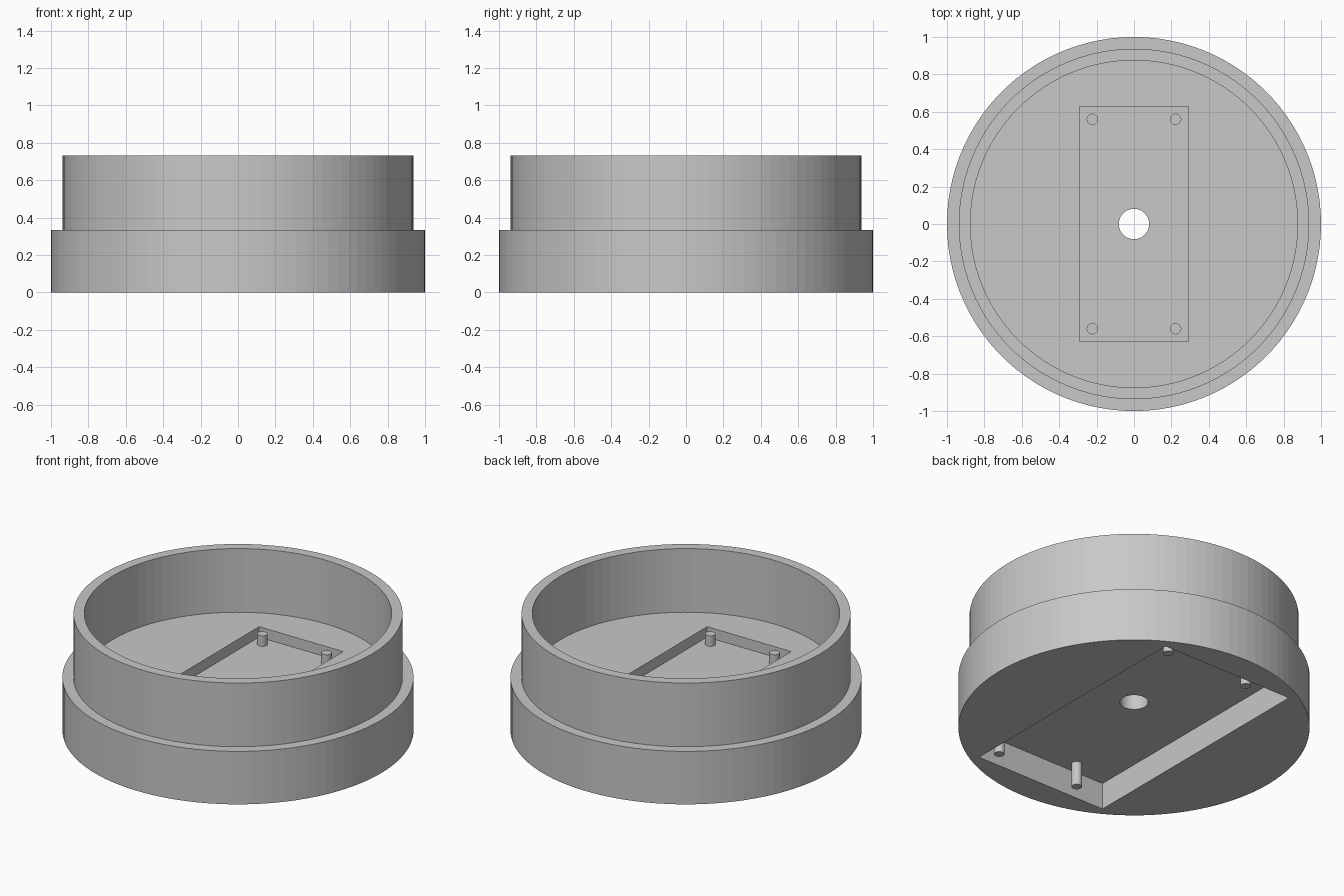
import bpy, bmesh, math

SEGMENTS = 100
PEG_R = 0.03
FLOOR = 0.333          # inner floor and outer step height
PLATE = (0.167, 0.267)  # underside and top of the thin plate between the pockets

if "Cube" in bpy.data.objects:
    bpy.data.objects.remove(bpy.data.objects["Cube"], do_unlink=True)

grey = bpy.data.materials.new("plain grey")
grey.use_nodes = True
colour = (0.58, 0.58, 0.58, 1)
grey.diffuse_color = colour
grey.node_tree.nodes["Principled BSDF"].inputs["Base Color"].default_value = colour


def finish(bm, name):
    """Turn a bmesh into a grey object."""
    bmesh.ops.recalc_face_normals(bm, faces=bm.faces)
    mesh = bpy.data.meshes.new(name)
    bm.to_mesh(mesh)
    bm.free()
    mesh.materials.append(grey)
    obj = bpy.data.objects.new(name, mesh)
    bpy.context.collection.objects.link(obj)
    return obj


def lathe(name, profile):
    """Revolve a closed (radius, height) outline about z."""
    bm = bmesh.new()
    rings = []
    for i in range(SEGMENTS):
        a = math.tau * i / SEGMENTS
        rings.append([bm.verts.new((r * math.cos(a), r * math.sin(a), z))
                      for r, z in profile])
    n = len(profile)
    for i in range(SEGMENTS):
        a, b = rings[i], rings[(i + 1) % SEGMENTS]
        for j in range(n):
            k = (j + 1) % n
            bm.faces.new((a[j], b[j], b[k], a[k]))
    return finish(bm, name)


def cut_pocket(target, half_x, half_y, z0, z1):
    """Cut a rectangular pocket and remove its cutter."""
    bm = bmesh.new()
    bmesh.ops.create_cube(bm, size=2)
    bmesh.ops.scale(bm, vec=(half_x, half_y, (z1 - z0) / 2), verts=bm.verts)
    bmesh.ops.translate(bm, vec=(0, 0, (z0 + z1) / 2), verts=bm.verts)
    cutter = finish(bm, "pocket_cutter")
    cutter.hide_render = True
    mod = target.modifiers.new("pocket", "BOOLEAN")
    mod.operation = "DIFFERENCE"
    mod.solver = "EXACT"
    mod.object = cutter
    bpy.context.view_layer.objects.active = target
    bpy.ops.object.modifier_apply(modifier=mod.name)
    bpy.data.objects.remove(cutter, do_unlink=True)


def pegs(name, centre_x, dx, dy, z0, z1):
    """Four pegs on a rectangular pattern."""
    for sx in (-1, 1):
        for sy in (-1, 1):
            bm = bmesh.new()
            bmesh.ops.create_cone(bm, cap_ends=True, segments=32,
                                  radius1=PEG_R, radius2=PEG_R, depth=z1 - z0)
            obj = finish(bm, f"{name}_{'right' if sx < 0 else 'left'}"
                             f"_{'front' if sy < 0 else 'back'}")
            obj.location = (centre_x + sx * dx, sy * dy, (z0 + z1) / 2)


# Stepped round housing with raised rim and central hole
housing = lathe("housing", [
    (0.081, 0), (1, 0), (1, FLOOR), (0.937, FLOOR), (0.937, 0.733),
    (0.875, 0.733), (0.875, FLOOR), (0.081, FLOOR)])

# Shallow upper pocket and deeper, larger lower pocket
cut_pocket(housing, 0.292, 0.627, PLATE[1], 0.5)
cut_pocket(housing, 0.458, 0.825, -0.2, PLATE[0])

# Mounting pegs on both sides of the plate
pegs("upper_peg", 0, 0.223, 0.56, PLATE[1] - 0.01, FLOOR)
pegs("lower_peg", 0.086, 0.288, 0.748, 0.017, PLATE[0] + 0.01)
